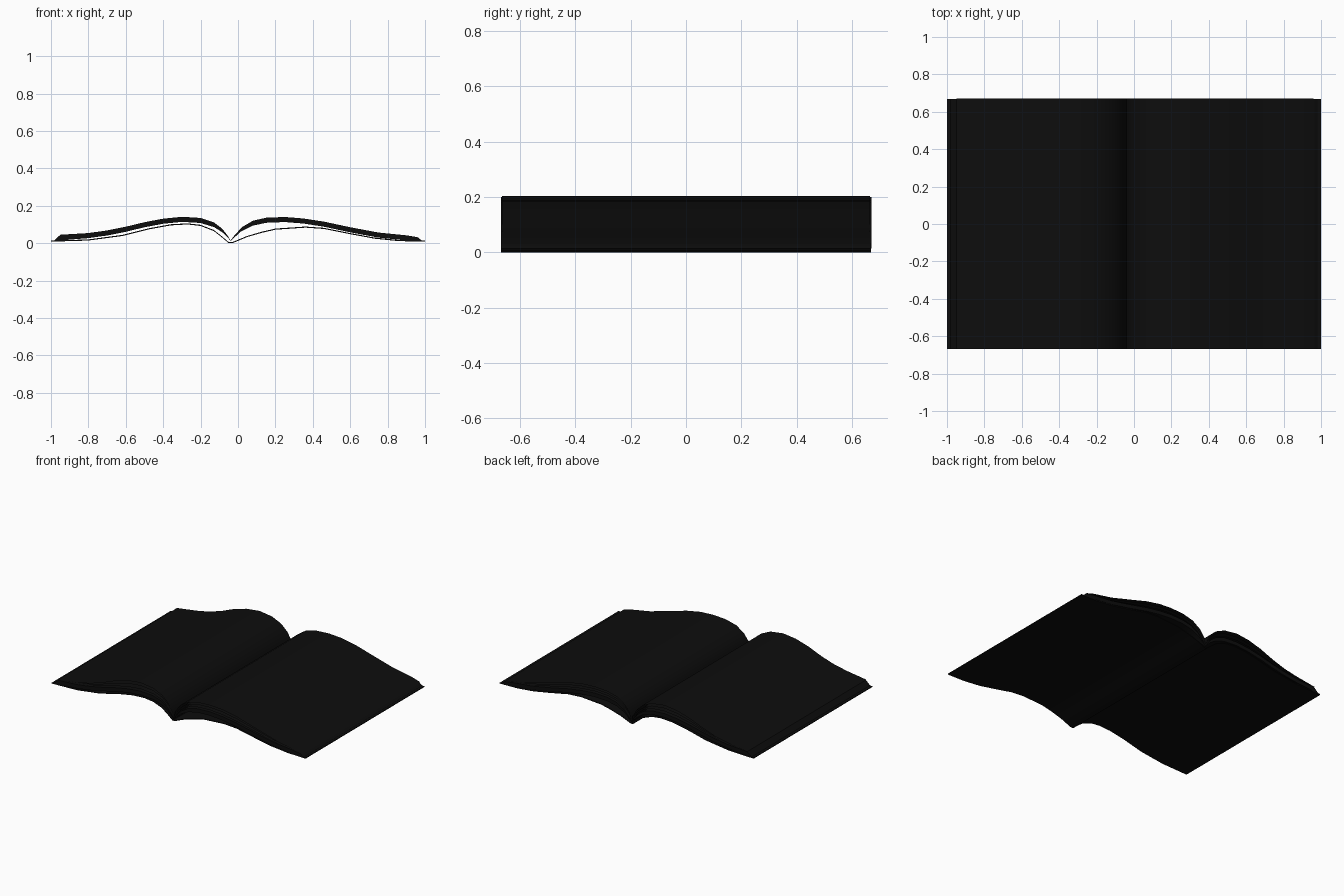
import bpy, bmesh

if "Cube" in bpy.data.objects:
    bpy.data.objects.remove(bpy.data.objects["Cube"])

HALF = 0.668  # half depth of the book along y

ink = bpy.data.materials.new("dark_paper")
ink.diffuse_color = (0.004, 0.004, 0.004, 1)
ink.use_nodes = True
ink.node_tree.nodes["Principled BSDF"].inputs["Base Color"].default_value = ink.diffuse_color


def make(name, bm):
    me = bpy.data.meshes.new(name)
    bmesh.ops.recalc_face_normals(bm, faces=bm.faces)
    bm.to_mesh(me)
    bm.free()
    ob = bpy.data.objects.new(name, me)
    bpy.context.collection.objects.link(ob)
    me.materials.append(ink)
    bpy.ops.object.select_all(action='DESELECT')
    ob.select_set(True)
    bpy.context.view_layer.objects.active = ob
    bpy.ops.object.shade_smooth_by_angle(angle=0.6)
    return ob


def sheet(name, prof, y0=-HALF, y1=HALF):
    """Single open page swept along y."""
    bm = bmesh.new()
    a = [bm.verts.new((x, y0, z)) for x, z in prof]
    b = [bm.verts.new((x, y1, z)) for x, z in prof]
    for i in range(len(prof) - 1):
        bm.faces.new((a[i], a[i + 1], b[i + 1], b[i]))
    return make(name, bm)


def slab(name, top, low, y0=-HALF, y1=HALF):
    """Closed strip between two profiles with equal point counts."""
    bm = bmesh.new()
    rows = [[bm.verts.new((x, y, z)) for x, z in p]
            for p, y in ((top, y0), (top, y1), (low, y1), (low, y0))]
    n = len(top)
    for r in range(4):
        p, q = rows[r], rows[(r + 1) % 4]
        for i in range(n - 1):
            bm.faces.new((p[i], p[i + 1], q[i + 1], q[i]))
    for i in (0, n - 1):
        bm.faces.new([row[i] for row in rows])
    return make(name, bm)


def blend(p, q, t):
    return [(a + (c - a) * t, b + (d - b) * t) for (a, b), (c, d) in zip(p, q)]


# Cover: one thin curved board running through the spine
cover = [(-1, .008), (-.8, .014), (-.62, .038), (-.47, .075), (-.36, .095),
         (-.27, .1), (-.2, .092), (-.13, .065), (-.085, .03), (-.05, 0),
         (-.03, 0), (.05, .033), (.13, .056), (.2, .072), (.36, .083),
         (.46, .076), (.6, .048), (.73, .024), (.86, .011), (1, .008)]
slab("cover", [(x, z + .006) for x, z in cover], cover)

# Page profiles for each half, from the spine outward
block_top = {
    "left": [(-.04, .014), (-.055, .04), (-.085, .078), (-.13, .112), (-.2, .135),
             (-.3, .141), (-.4, .131), (-.5, .112), (-.6, .088), (-.7, .068),
             (-.8, .054), (-.95, .045)],
    "right": [(-.04, .014), (-.02, .04), (.02, .085), (.08, .12), (.15, .136),
              (.25, .14), (.35, .132), (.46, .115), (.6, .085), (.75, .057),
              (.9, .042), (.96, .032)]}
loose_top = {
    "left": [(-.04, .014), (-.05, .06), (-.08, .112), (-.13, .158), (-.2, .19),
             (-.3, .204), (-.4, .192), (-.5, .163), (-.6, .122), (-.7, .09),
             (-.8, .07), (-.95, .048)],
    "right": [(-.04, .014), (-.025, .075), (.01, .122), (.07, .163), (.15, .183),
              (.25, .189), (.35, .183), (.46, .162), (.6, .122), (.75, .08),
              (.9, .052), (.96, .034)]}

for side, sx in (("left", -1), ("right", 1)):
    top = block_top[side]
    # Thick page block, tapering at spine and fore edge
    low = [(x - sx * .004 * (i < 4), z - min(.027, .006 + .008 * i))
           for i, (x, z) in enumerate(top)]
    low[-1] = (sx * .985, .012)
    slab(side + "_page_block", top, low)
    # Loose pages fanning above the block
    for k, t in enumerate((.25, .6, .95, 1)):
        sheet(f"{side}_loose_page_{k + 1}", blend(top, loose_top[side], t),
              -HALF + .003 * (k % 2), HALF + .003 * (k % 3 - 1))
